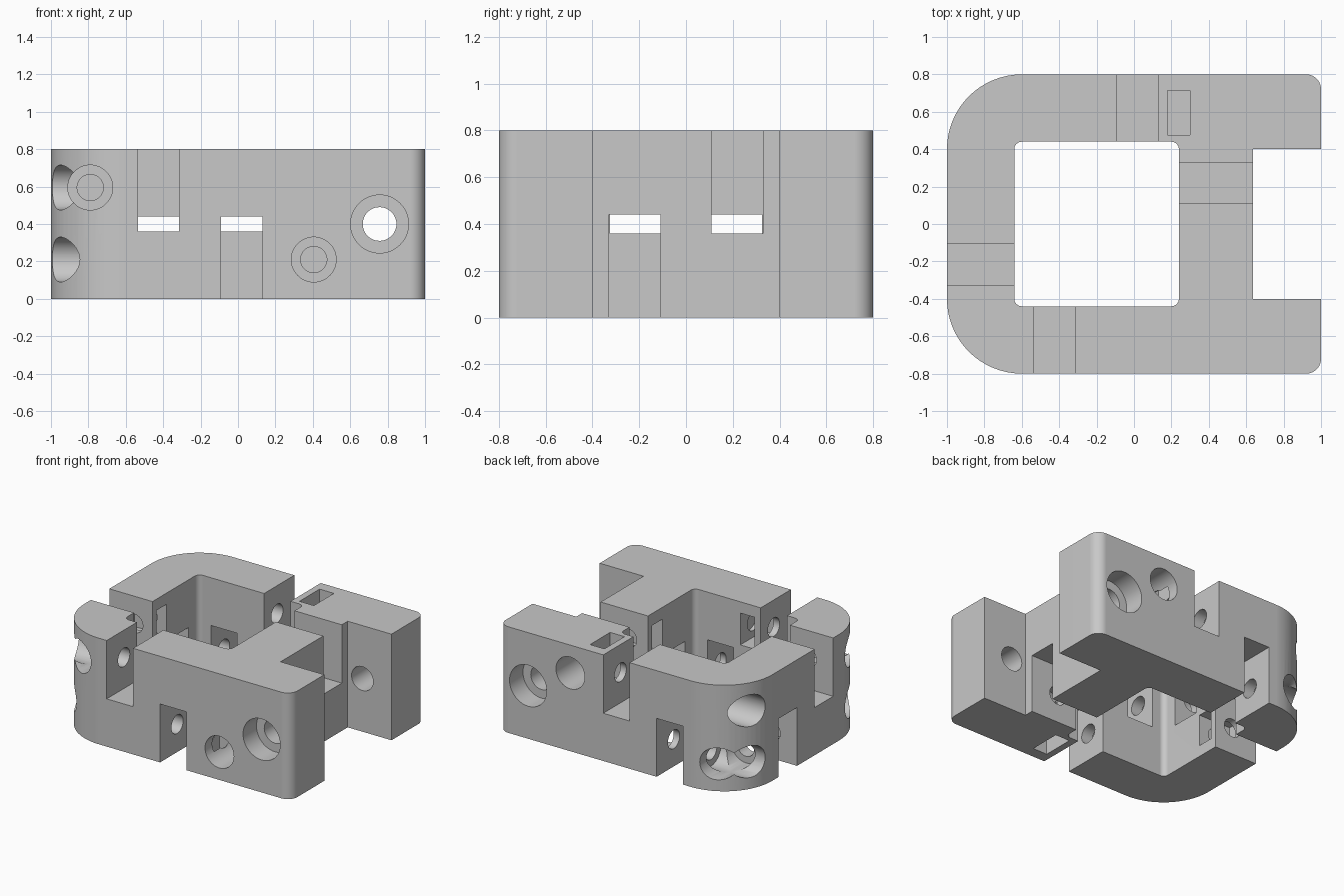
import bpy, bmesh, math
from mathutils import Vector, Matrix

if "Cube" in bpy.data.objects:
    bpy.data.objects.remove(bpy.data.objects["Cube"])

H = 0.8
# Half turn about the long axis: the block repeats itself this way
FLIP = Matrix.Translation((0, 0, H / 2)) @ Matrix.Rotation(math.pi, 4, 'X') @ Matrix.Translation((0, 0, -H / 2))
cutters = []


def make_object(name, bm):
    bmesh.ops.recalc_face_normals(bm, faces=bm.faces)
    mesh = bpy.data.meshes.new(name)
    bm.to_mesh(mesh)
    bm.free()
    ob = bpy.data.objects.new(name, mesh)
    bpy.context.scene.collection.objects.link(ob)
    return ob


def prism(name, corners, z0, z1, steps=16):
    """Extrude a right-angled outline whose corners are (x, y, radius)."""
    pts = []
    for i, (x, y, r) in enumerate(corners):
        p = Vector((x, y))
        if not r:
            pts.append(p)
            continue
        a = (Vector(corners[i - 1][:2]) - p).normalized()
        b = (Vector(corners[(i + 1) % len(corners)][:2]) - p).normalized()
        c = p + (a + b) * r
        for k in range(steps + 1):
            t = math.pi / 2 * k / steps
            pts.append(c - (b * math.cos(t) + a * math.sin(t)) * r)
    bm = bmesh.new()
    face = bm.faces.new([bm.verts.new((p.x, p.y, z0)) for p in pts])
    top = bmesh.ops.extrude_face_region(bm, geom=[face])
    verts = [v for v in top["geom"] if isinstance(v, bmesh.types.BMVert)]
    bmesh.ops.translate(bm, verts=verts, vec=(0, 0, z1 - z0))
    return make_object(name, bm)


def add_cutter(name, bm, both=True):
    if both:
        twin = bm.copy()
        bmesh.ops.transform(twin, matrix=FLIP, verts=twin.verts)
        cutters.append(make_object(name + "_twin", twin))
    cutters.append(make_object(name, bm))


def box(name, xs, ys, zs):
    bm = bmesh.new()
    bmesh.ops.create_cube(bm, size=1)
    size = [s[1] - s[0] for s in (xs, ys, zs)]
    mid = [(s[1] + s[0]) / 2 for s in (xs, ys, zs)]
    bmesh.ops.transform(bm, matrix=Matrix.Translation(mid) @ Matrix.Diagonal((*size, 1)), verts=bm.verts)
    add_cutter(name, bm)


def bore(name, axis, a, b, side, z, r, both=True):
    """Round hole from a to b along x or y; side is the other coordinate."""
    bm = bmesh.new()
    bmesh.ops.create_cone(bm, cap_ends=True, segments=48, radius1=r, radius2=r, depth=b - a)
    mid = (a + b) / 2
    if axis == 'X':
        mat = Matrix.Translation((mid, side, z)) @ Matrix.Rotation(math.pi / 2, 4, 'Y')
    else:
        mat = Matrix.Translation((side, mid, z)) @ Matrix.Rotation(math.pi / 2, 4, 'X')
    bmesh.ops.transform(bm, matrix=mat, verts=bm.verts)
    add_cutter(name, bm, both)


def screw(name, axis, start, slot, side, z):
    """Head recess up to just before the slot, then a shaft past the nut."""
    bore(name + "_head", axis, start, slot - 0.09, side, z, 0.12)
    bore(name + "_shaft", axis, slot - 0.12, slot + 0.42, side, z, 0.07)


# Main block with a large rounded end and a notch at the other end
block = prism("joint_block", [
    (-1, -0.8, 0.4), (1, -0.8, 0.08), (1, -0.4, 0), (0.635, -0.4, 0),
    (0.635, 0.4, 0), (1, 0.4, 0), (1, 0.8, 0.08), (-1, 0.8, 0.4)], 0, H)

# Central opening
cutters.append(prism("opening_cutter", [
    (-0.64, -0.44, 0.04), (0.24, -0.44, 0.04), (0.24, 0.44, 0.04), (-0.64, 0.44, 0.04)], -0.1, H + 0.1, 8))

# Tab slots, one open at the top and one at the bottom of every wall
LOW, HIGH = (-0.1, 0.44), (0.36, 0.9)
box("front_top_slot", (-0.535, -0.315), (-0.9, -0.4), HIGH)
box("front_bottom_slot", (-0.09, 0.13), (-0.9, -0.4), LOW)
box("left_end_slot", (-1.1, -0.6), (-0.325, -0.105), HIGH)
box("cross_wall_slot", (0.2, 0.7), (-0.33, -0.11), LOW)

# Screw holes crossing the slots
Z_LOW, Z_HIGH = 0.21, 0.595
screw("front_top_screw", 'X', -1.1, -0.535, -0.595, Z_HIGH)
screw("front_bottom_screw", 'X', -1.1, -0.09, -0.595, Z_LOW)
screw("end_screw", 'Y', -0.9, -0.325, -0.79, Z_HIGH)
screw("cross_screw", 'Y', -0.9, -0.33, 0.405, Z_LOW)

# Nut pockets
NUT_LOW, NUT_HIGH = (0.09, 0.33), (0.475, 0.715)
box("front_top_nut", (-0.265, -0.145), (-0.715, -0.4), NUT_HIGH)
box("front_bottom_nut", (0.18, 0.3), (-0.715, -0.475), (-0.1, 0.33))
box("end_nut", (-0.91, -0.6), (-0.055, 0.065), NUT_HIGH)
box("cross_nut", (0.2, 0.525), (-0.06, 0.06), NUT_LOW)

# Pivot hole through both arms, recessed on the outside
bore("pivot_recess", 'Y', -0.9, -0.64, 0.757, H / 2, 0.155)
bore("pivot_hole", 'Y', -0.95, 0.95, 0.757, H / 2, 0.09, both=False)

# Cut everything out of the block
for cutter in cutters:
    mod = block.modifiers.new(cutter.name, 'BOOLEAN')
    mod.operation = 'DIFFERENCE'
    mod.solver = 'EXACT'
    mod.object = cutter
    cutter.hide_render = True
bpy.context.view_layer.update()
graph = bpy.context.evaluated_depsgraph_get()
result = bpy.data.meshes.new_from_object(block.evaluated_get(graph))
block.modifiers.clear()
block.data = result
for cutter in cutters:
    bpy.data.objects.remove(cutter)

# Plain grey material
grey = bpy.data.materials.new("plain_grey")
grey.use_nodes = True
colour = (0.58, 0.58, 0.58, 1)
grey.diffuse_color = colour
grey.node_tree.nodes["Principled BSDF"].inputs["Base Color"].default_value = colour
block.data.materials.clear()
block.data.materials.append(grey)

# Smooth bores and rounded corners, crisp edges
bpy.ops.object.select_all(action='DESELECT')
block.select_set(True)
bpy.context.view_layer.objects.active = block
bpy.ops.object.shade_smooth_by_angle(angle=math.radians(30))
weighted = block.modifiers.new("weighted_normals", 'WEIGHTED_NORMAL')
weighted.keep_sharp = True
